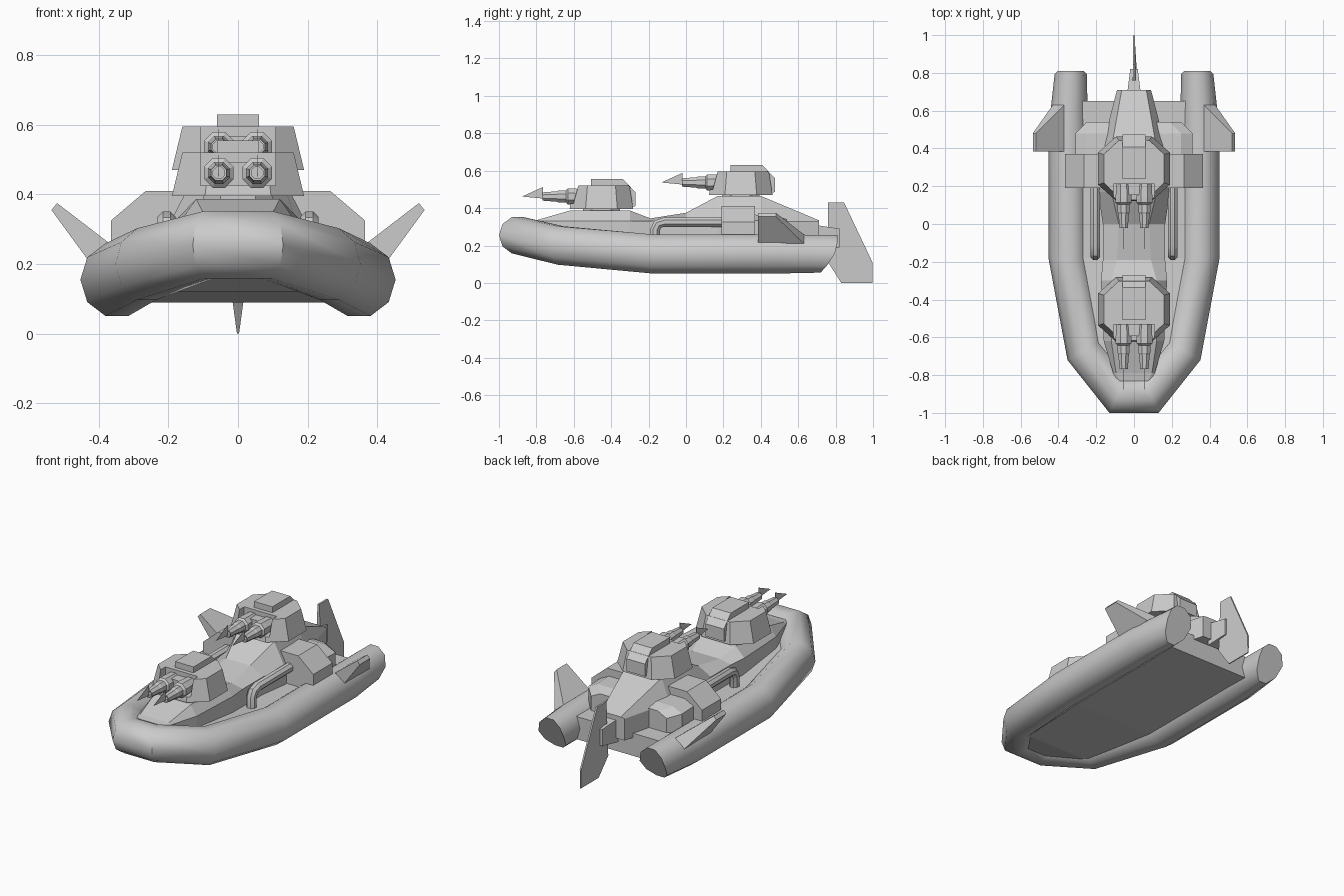
import bpy, bmesh, math
from mathutils import Vector

if "Cube" in bpy.data.objects:
    bpy.data.objects.remove(bpy.data.objects["Cube"])


def make(name, rings, caps=True, smooth=False):
    """Loft a skin through equal-length closed rings of points."""
    bm = bmesh.new()
    vs = [[bm.verts.new(p) for p in r] for r in rings]
    n = len(rings[0])
    for a, b in zip(vs, vs[1:]):
        for i in range(n):
            j = (i + 1) % n
            bm.faces.new((a[i], a[j], b[j], b[i]))
    if caps:
        bm.faces.new(vs[0][::-1])
        bm.faces.new(vs[-1])
    bmesh.ops.recalc_face_normals(bm, faces=bm.faces)
    me = bpy.data.meshes.new(name)
    bm.to_mesh(me)
    bm.free()
    ob = bpy.data.objects.new(name, me)
    bpy.context.collection.objects.link(ob)
    if smooth:
        bpy.ops.object.select_all(action='DESELECT')
        bpy.context.view_layer.objects.active = ob
        ob.select_set(True)
        bpy.ops.object.shade_smooth_by_angle(angle=math.radians(40))
    return ob


def box(name, x0, x1, y0, y1, z0, z1):
    return make(name, [[(x0, y0, z), (x1, y0, z), (x1, y1, z), (x0, y1, z)] for z in (z0, z1)])


def along_x(name, yz, x0, x1):
    return make(name, [[(x, y, z) for y, z in yz] for x in (x0, x1)])


def mirror(ob):
    ob.modifiers.new("mirror", 'MIRROR')


def octagon(rx, ry, cy, z, c=0.5):
    return [(x * rx, cy + y * ry, z) for x, y in
            ((1, -c), (1, c), (c, 1), (-c, 1), (-1, c), (-1, -c), (-c, -1), (c, -1))]


# inflated U-shaped collar: centre, outward offset, vertical radius
path = [(.335, .81, .155, .085, 0, .105), (.348, .5, .155, .105, 0, .11),
        (.348, -.18, .155, .105, 0, .11), (.262, -.67, .2, .09, -.05, .108),
        (.085, -.9, .255, .045, -.1, .102)]
rings = []
for k, (cx, cy, cz, ox, oy, rz) in enumerate(path):
    ring = []
    for i in range(10):
        c, s = math.cos(i * math.pi / 5), math.sin(i * math.pi / 5)
        y = cy + c * oy
        if k == 0 and s < .3:
            y -= max(.015, -.095 * s)      # undercut stern end
        ring.append((cx + c * ox, y, cz + s * rz))
    rings.append(ring)
rings += [[(-x, y, z) for x, y, z in r] for r in rings[::-1]]
make("tube_collar", rings, smooth=True)

# deck slab between the tubes
make("deck", [[(-w, y, zb), (w, y, zb), (w, y, zt), (-w, y, zt)] for w, y, zb, zt in
              ((.3, .65, .09, .225), (.32, -.18, .09, .225), (.24, -.67, .12, .265), (.08, -.88, .18, .3))])

# superstructure: y, top height, top half width, base half width
make("superstructure", [[(-b, y, .2), (b, y, .2), (b, y, min(z, .33)), (t, y, z), (-t, y, z), (-b, y, min(z, .33))]
                        for y, z, t, b in
                        ((-.83, .332, .075, .085), (-.79, .338, .095, .11), (-.62, .387, .12, .16),
                         (-.3, .387, .12, .175), (-.19, .345, .09, .165), (0, .375, .08, .165),
                         (.17, .465, .12, .19), (.4, .465, .12, .17), (.71, .335, .065, .09))])

# stepped engine housings on each side
mirror(make("engine_housing", [[(x, y, z) for x, z in
       ((.1, .2), (.365, .2), (.365, .325), (.265, .41), (.1, .41))] for y in (.19, .37)]))
mirror(make("engine_rear", [[(.08, y, .2), (w, y, .2), (w, y, z - .03), (w - .06, y, z), (.08, y, z)]
                            for y, w, z in ((.36, .31, .365), (.48, .31, .36), (.54, .25, .34))]))

# exhaust pipes: y, z centre and ring tilt
pipe = []
for y, z, a in ((-.165, .2, 90), (-.165, .285, 80), (-.15, .315, 45), (-.115, .325, 5), (.2, .325, 0)):
    t = math.radians(a)
    pipe.append([(.205 + .028 * math.cos(q), y - .028 * math.sin(q) * math.sin(t),
                  z + .028 * math.sin(q) * math.cos(t)) for q in [math.pi * (2 * i + 1) / 8 for i in range(8)]])
mirror(make("exhaust_pipe", pipe, smooth=True))

# canted side fins
mirror(make("side_fin", [
    [(.37, .385, .26), (.43, .385, .21), (.43, .63, .21), (.37, .63, .26)],
    [(.52, .385, .375), (.536, .385, .355), (.536, .48, .355), (.52, .48, .375)]]))

# rudder, thick at the leading side and tapered to the tips
outline = [(.76, .43, .006), (.845, .43, .005), (.997, .11, .005), (.997, 0, .003), (.83, 0, .003), (.76, .11, .018)]
make("rudder", [[(s * t, y, z) for y, z, t in outline] for s in (-1, 1)])
make("rudder_mount", [[(-w, y, z0), (w, y, z0), (w, y, z1), (-w, y, z1)] for w, y, z0, z1 in
                      ((.036, .69, .17, .31), (.02, .82, .19, .29))])


def turret(tag, cy, z):
    # rotation ring and faceted drum
    make(tag + "_turret_ring", [octagon(.1, .1, cy, z - .03), octagon(.1, .1, cy, z + .01)])
    body = make(tag + "_turret", [octagon(.19, .17, cy, z), octagon(.16, .15, cy, z + .125)])
    # open slot for the guns
    cut = box(tag + "_slot_cutter", -.108, .108, cy - .3, cy - .08, z + .03, z + .2)
    cut.hide_render = True
    cut.hide_set(True)
    m = body.modifiers.new("slot", 'BOOLEAN')
    m.object, m.operation, m.solver = cut, 'DIFFERENCE', 'EXACT'
    # rear hatch that wraps over the back edge
    along_x(tag + "_hatch", [(cy - .055, z + .12), (cy - .055, z + .16), (cy + .115, z + .16),
                             (cy + .182, z + .09), (cy + .182, z + .015), (cy + .1, z + .01)], -.061, .061)
    box(tag + "_mantlet", -.07, .07, cy - .14, cy - .07, z + .03, z + .098)
    for s in (-1, 1):
        # stepped hollow barrel
        prof = [(-.08, .042), (-.155, .046), (-.18, .046), (-.19, .034), (-.23, .034), (-.24, .03),
                (-.315, .024), (-.315, .018), (-.25, .018)]
        make(tag + "_barrel", [[(s * .055 + r * math.cos(q), cy + y, z + .067 + r * math.sin(q))
                                for q in [math.pi * (2 * i + 1) / 8 for i in range(8)]] for y, r in prof])
        # thin muzzle blade
        make(tag + "_muzzle_blade", [[(s * .055 + d, cy + y, z + h) for y, h in
                                      ((-.425, .067), (-.312, .118), (-.312, .056))] for d in (-.001, .001)])


turret("front", -.452, .395)
turret("rear", .293, .47)
